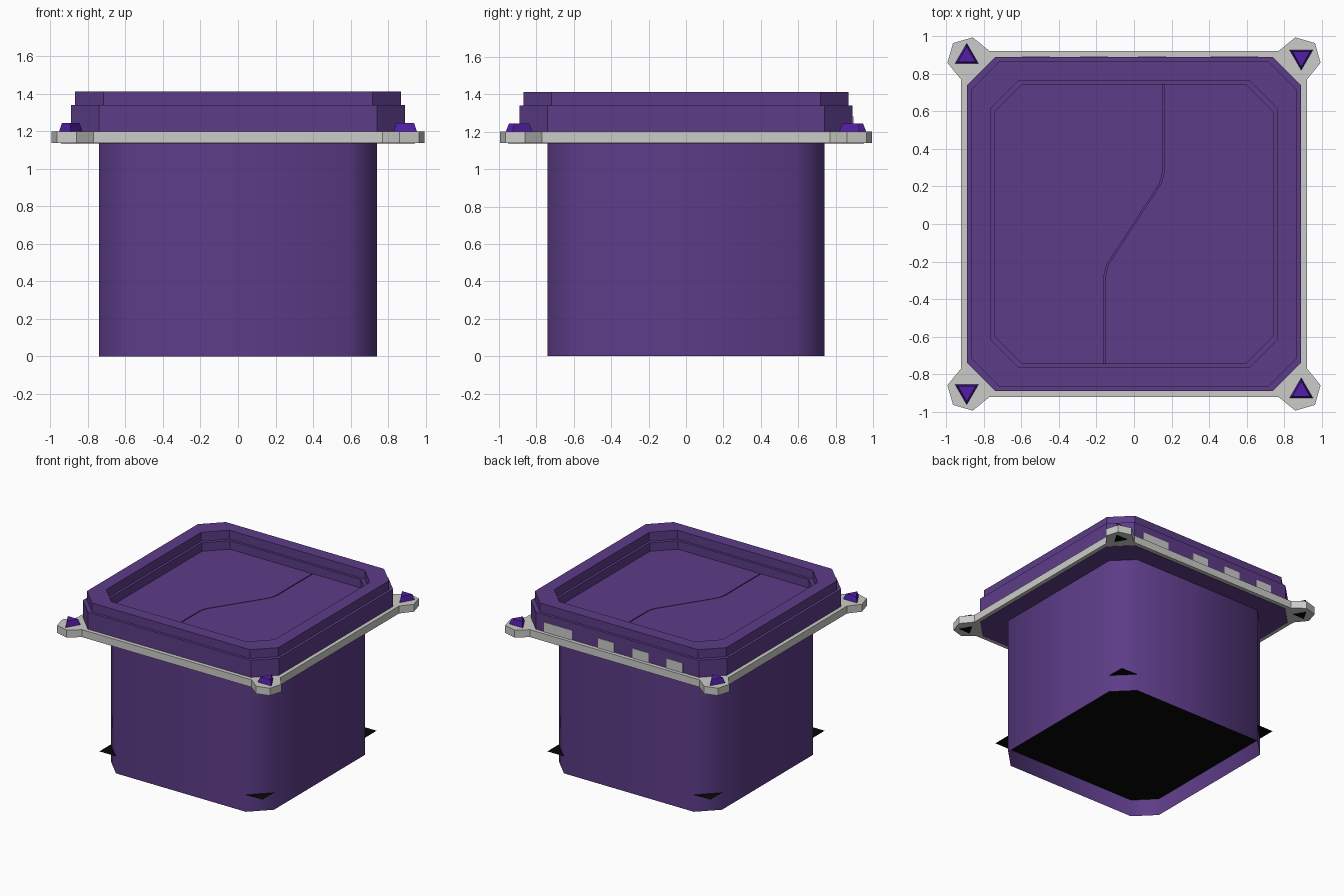
import bpy, bmesh, math

if "Cube" in bpy.data.objects:
    bpy.data.objects.remove(bpy.data.objects["Cube"])


def material(name, rgb):
    m = bpy.data.materials.new(name)
    m.diffuse_color = (*rgb, 1)
    m.use_nodes = True
    m.node_tree.nodes["Principled BSDF"].inputs["Base Color"].default_value = m.diffuse_color
    return m


PURPLE = material("muted_purple", (0.108, 0.046, 0.245))
VIOLET = material("bright_violet", (0.085, 0.013, 0.38))
GREY = material("light_grey", (0.60, 0.60, 0.58))
BLACK = material("black", (0.002, 0.002, 0.002))


def finish(name, bm, mat, recalc=True):
    if recalc:
        bmesh.ops.recalc_face_normals(bm, faces=bm.faces[:])
    me = bpy.data.meshes.new(name)
    bm.to_mesh(me)
    bm.free()
    ob = bpy.data.objects.new(name, me)
    bpy.context.collection.objects.link(ob)
    me.materials.append(mat)
    return ob


def octagon(h, c):
    """Square of half width h with corners cut by c, counter-clockwise."""
    k = h - c
    return [(h, -k), (h, k), (k, h), (-k, h), (-h, k), (-h, -k), (-k, -h), (k, -h)]


def loft(name, rings, mat, cap=False, closed=False):
    """Join outlines [(points, z), ...] of equal length into a skin."""
    bm = bmesh.new()
    loops = [[bm.verts.new((x, y, z)) for x, y in pts] for pts, z in rings]
    pairs = list(zip(loops, loops[1:]))
    if closed:
        pairs.append((loops[-1], loops[0]))
    for a, b in pairs:
        n = len(a)
        for i in range(n):
            j = (i + 1) % n
            bm.faces.new((a[i], a[j], b[j], b[i]))
    if cap:
        bm.faces.new(loops[-1])
    return finish(name, bm, mat, recalc=closed)


def prism(name, pts, z0, z1, mat):
    bm = bmesh.new()
    f = bm.faces.new([bm.verts.new((x, y, z0)) for x, y in pts])
    ext = bmesh.ops.extrude_face_region(bm, geom=[f])["geom"]
    for v in ext:
        if isinstance(v, bmesh.types.BMVert):
            v.co.z = z1
    return finish(name, bm, mat)


# Deep box body, open below, with softly shaded corners
body = loft("body", [(octagon(0.74, 0.15), 0), (octagon(0.74, 0.15), 1.14)], PURPLE)
for p in body.data.polygons:
    p.use_smooth = True

# Thin black sheet through the bottom of the body
bm = bmesh.new()
bm.faces.new([bm.verts.new((x, y, 0.14)) for x, y in octagon(0.74, 0)[1::2]])
finish("base_sheet", bm, BLACK)

# Lid with stepped outside, raised rim and sunken top
lid_profile = [(0.74, 1.137), (0.89, 1.137), (0.89, 1.34), (0.868, 1.34), (0.868, 1.413),
               (0.765, 1.413), (0.765, 1.34), (0.745, 1.34), (0.745, 1.255)]
loft("lid", [(octagon(h, 0.15), z) for h, z in lid_profile], PURPLE, cap=True)

# Two top panels, the second turned half round, leaving a crooked seam
path = [(-0.155, -0.745), (-0.155, -0.27), (-0.14, -0.215),
        (0.14, 0.215), (0.155, 0.27), (0.155, 0.745)]
left = [(x - 0.004, y) for x, y in path] + octagon(0.745, 0.15)[3:7]
prism("top_panel_left", left, 1.25, 1.27, PURPLE)
prism("top_panel_right", [(-x, -y) for x, y in left], 1.25, 1.27, PURPLE)

# Grey mounting flange: a ring with an ear at every corner
ear = [(0.922, 0.77), (0.995, 0.86), (0.965, 0.965), (0.86, 0.995), (0.77, 0.922)]
outer, inner = [], []
for q in range(4):
    c, s = round(math.cos(q * math.pi / 2)), round(math.sin(q * math.pi / 2))
    for i, (x, y) in enumerate(ear):
        u, v = 0.86 - 0.04 * i, 0.70 + 0.04 * i
        outer.append((x * c - y * s, x * s + y * c))
        inner.append((u * c - v * s, u * s + v * c))
loft("flange", [(outer, 1.139), (outer, 1.2), (inner, 1.2), (inner, 1.139)], GREY, closed=True)

# Triangular pins through the ears, alternating direction
for i, (sx, sy) in enumerate([(-1, 1), (1, 1), (1, -1), (-1, -1)]):
    turn = math.pi / 2 * (1 if sx * sy < 0 else -1)

    def tri(r):
        return [(0.892 * sx + r * math.cos(turn + k * math.tau / 3),
                 0.892 * sy + r * math.sin(turn + k * math.tau / 3)) for k in range(3)]
    pin = loft(f"pin_{i + 1}", [(tri(0.072), 1.2), (tri(0.054), 1.245)], VIOLET, cap=True)
    prism(f"pin_foot_{i + 1}", tri(0.06), 1.136, 1.19, BLACK)

# Grey port plates along the back of the lid
for i, (x0, x1) in enumerate([(0.41, 0.66), (0.025, 0.17), (-0.285, -0.14), (-0.595, -0.45)]):
    prism(f"port_{i + 1}", [(x0, 0.887), (x1, 0.887), (x1, 0.895), (x0, 0.895)],
          1.185, 1.28, GREY)
